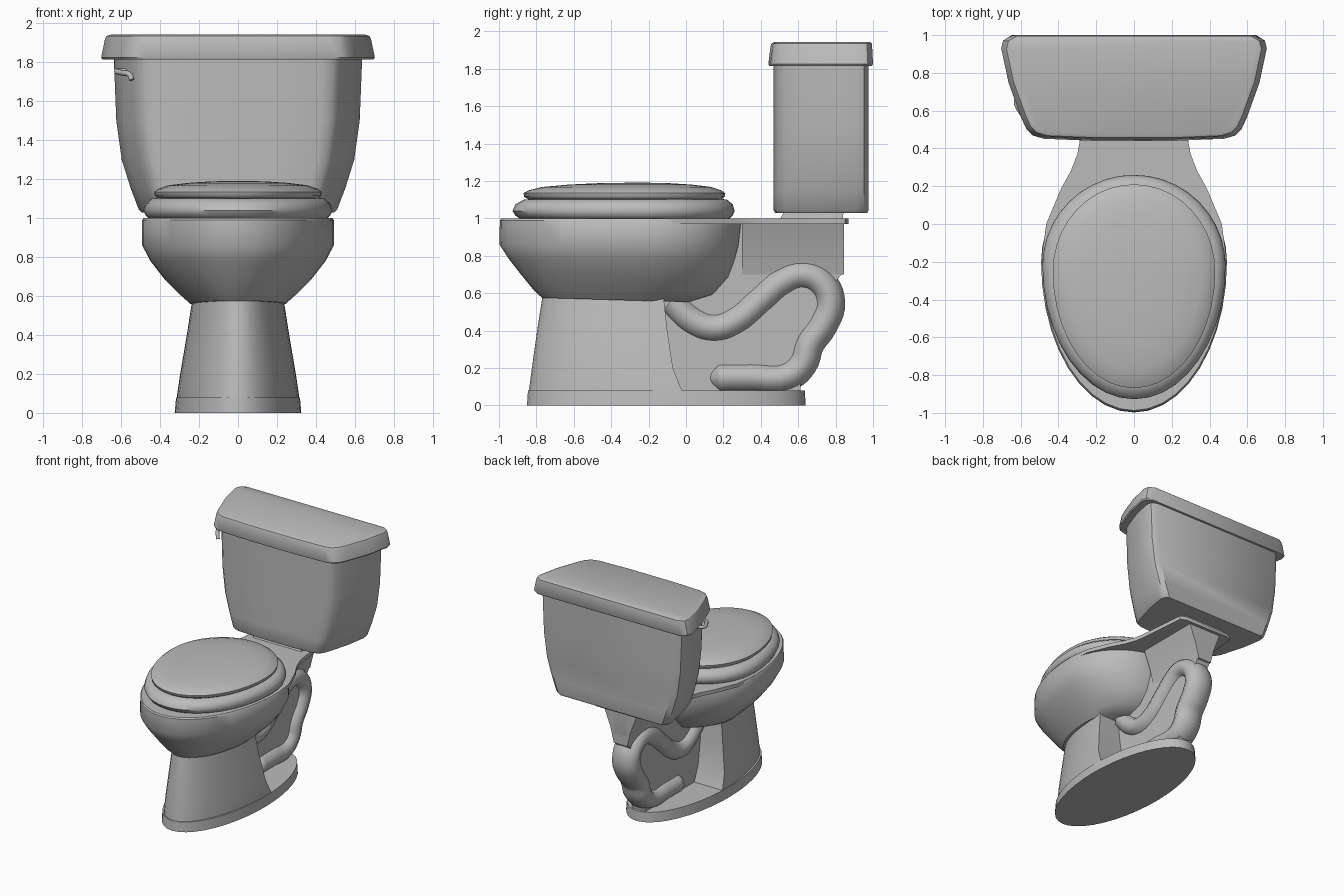
import bpy, bmesh, math

cube = bpy.data.objects.get("Cube")
if cube:
    bpy.data.objects.remove(cube, do_unlink=True)

ceramic = bpy.data.materials.new("grey ceramic")
ceramic.use_nodes = True
GREY = (0.5, 0.5, 0.5, 1)
ceramic.diffuse_color = GREY
ceramic.node_tree.nodes["Principled BSDF"].inputs["Base Color"].default_value = GREY


def finish(obj, angle=35):
    obj.data.materials.append(ceramic)
    bpy.ops.object.select_all(action='DESELECT')
    obj.select_set(True)
    bpy.context.view_layer.objects.active = obj
    bpy.ops.object.shade_smooth_by_angle(angle=math.radians(angle))
    return obj


def loft(name, rings, angle=35):
    """Skin a stack of equal-length point rings and cap both ends."""
    bm = bmesh.new()
    rows = [[bm.verts.new(p) for p in ring] for ring in rings]
    n = len(rows[0])
    for low, high in zip(rows, rows[1:]):
        for i in range(n):
            j = (i + 1) % n
            bm.faces.new((low[i], low[j], high[j], high[i]))
    bm.faces.new(rows[0])
    bm.faces.new(rows[-1])
    bmesh.ops.recalc_face_normals(bm, faces=bm.faces)
    mesh = bpy.data.meshes.new(name)
    bm.to_mesh(mesh)
    bm.free()
    obj = bpy.data.objects.new(name, mesh)
    bpy.context.collection.objects.link(obj)
    return finish(obj, angle)


def egg(z, half_width, front, mid, rear, n=40, tilt=0.0):
    """Egg-shaped ring: separate front and rear lengths about its widest line."""
    ring = []
    for i in range(n):
        a = math.tau * i / n
        c = math.cos(a)
        y = mid + (rear - mid if c > 0 else mid - front) * c
        ring.append((half_width * math.sin(a), y, z - tilt * (y - mid)))
    return ring


def half_oval(z, half_width, front, rear, n=24):
    """Front half of an oval, closed by a straight rear edge."""
    return [(half_width * math.cos(math.pi * i / n),
             rear - (rear - front) * math.sin(math.pi * i / n), z)
            for i in range(n + 1)]


def mirrored(half, z, sx=1.0, y0=0.0, sy=1.0):
    right = [(x * sx, y0 + y * sy, z) for x, y in half]
    return right + [(-x, y, h) for x, y, h in reversed(right)]


def tube(name, points, radius, widen=1.0, end=1.0):
    curve = bpy.data.curves.new(name, 'CURVE')
    curve.dimensions = '3D'
    curve.bevel_depth = radius
    curve.bevel_resolution = 3
    curve.resolution_u = 5
    curve.use_fill_caps = True
    spline = curve.splines.new('BEZIER')
    spline.bezier_points.add(len(points) - 1)
    for bp, p in zip(spline.bezier_points, points):
        bp.co = p
        bp.handle_left_type = bp.handle_right_type = 'AUTO'
    spline.bezier_points[-1].radius = end
    obj = bpy.data.objects.new(name, curve)
    bpy.context.collection.objects.link(obj)
    obj.scale.x = widen
    bpy.ops.object.select_all(action='DESELECT')
    obj.select_set(True)
    bpy.context.view_layer.objects.active = obj
    bpy.ops.object.convert(target='MESH')
    return finish(bpy.context.object, 50)


# Foot: oval base plate and tapered pedestal
loft("base_plate", [egg(z, w, -0.85 + d, -0.105, 0.64 - d)
                    for z, w, d in ((0, 0.325, 0), (0.08, 0.318, 0.005))])
loft("pedestal", [half_oval(z, w, f, r) for z, w, f, r in (
    (0.03, 0.319, -0.845, 0.0), (0.1, 0.312, -0.837, -0.03),
    (0.2, 0.297, -0.824, -0.07), (0.4, 0.263, -0.796, -0.1),
    (0.58, 0.235, -0.768, -0.12))])

# Bowl: rounded basin with a vertical rim band
loft("bowl", [egg(z, w, f, m, r, tilt=t) for z, w, f, m, r, t in (
    (0.56, 0.245, -0.77, -0.25, 0.02, 0.03),
    (0.6, 0.29, -0.81, -0.23, 0.15, 0.02),
    (0.69, 0.38, -0.88, -0.21, 0.23, 0.01),
    (0.78, 0.45, -0.945, -0.2, 0.265, 0),
    (0.86, 0.492, -0.998, -0.2, 0.285, 0),
    (0.99, 0.492, -0.995, -0.2, 0.3, 0),
    (1.0, 0.485, -0.987, -0.2, 0.3, 0))])

# Deck carrying the tank, and the riser between them
deck = [(0.2, 0.87), (0.25, 0.85), (0.285, 0.45), (0.3, 0.37), (0.335, 0.28),
        (0.385, 0.19), (0.465, 0.0), (0.488, -0.18)]
loft("deck", [mirrored(deck, z) for z in (0.97, 1.0)])
riser = [(0.2, 0.84), (0.22, 0.5)]
loft("riser", [mirrored(riser, 0.99), mirrored(riser, 1.04, 0.95, 0.06, 0.93)])

# Central web joining bowl, deck and foot
web = [(-0.2, 0.06), (0.61, 0.06), (0.62, 0.3), (0.74, 0.48), (0.77, 0.62),
       (0.83, 0.7), (0.845, 0.78), (0.845, 0.98), (0.1, 0.98), (-0.2, 0.6)]
loft("web", [[(x, y, z) for y, z in web] for x in (-0.06, 0.06)])

# Flared bracket under the rear of the deck
bracket = [(1, 0.845), (1, 0.3)]
loft("deck_bracket", [mirrored(bracket, z, s) for z, s in
                      ((0.7, 0.06), (0.82, 0.09), (0.975, 0.15))])

# Looping drain pipe
path = [(-0.08, 0.56), (0.04, 0.45), (0.15, 0.415), (0.26, 0.45), (0.4, 0.565),
        (0.52, 0.665), (0.62, 0.7), (0.72, 0.66), (0.77, 0.55), (0.73, 0.43),
        (0.66, 0.33), (0.62, 0.22), (0.54, 0.155), (0.35, 0.15), (0.18, 0.148),
        (0.13, 0.145)]
tube("drain_pipe", [(0, y, z) for y, z in path], 0.085, 1.35, 0.55)

# Seat and domed lid
loft("seat", [egg(z, w, -0.2 - w * k, -0.22, 0.26 - (0.485 - w)) for z, w, k in (
    (0.995, 0.455, 1.5), (1.015, 0.475, 1.5), (1.04, 0.485, 1.5),
    (1.075, 0.475, 1.5), (1.1, 0.445, 1.5), (1.105, 0.41, 1.5))], 50)
loft("seat_lid", [egg(z, w, -0.25 - w * 1.44, -0.25, -0.25 + w * 1.07)
                  for z, w in (
    (1.1, 0.41), (1.115, 0.427), (1.135, 0.43), (1.15, 0.41), (1.168, 0.36),
    (1.181, 0.26), (1.189, 0.14), (1.191, 0.03))], 50)

# Tank: narrow at the bottom, bowed sides, flat back
outline = [(0.92, 1.0), (0.985, 0.95), (1.0, 0.875), (0.945, 0.55),
           (0.85, 0.22), (0.81, 0.11), (0.76, 0.05), (0.68, 0.02), (0.3, 0.0)]
loft("tank", [mirrored(outline, z, w, y, d) for z, w, y, d in (
    (1.03, 0.495, 0.475, 0.495), (1.045, 0.51, 0.467, 0.51),
    (1.15, 0.55, 0.467, 0.51), (1.3, 0.597, 0.467, 0.51),
    (1.5, 0.625, 0.467, 0.51), (1.83, 0.638, 0.467, 0.51))])
loft("tank_lid", [mirrored(outline, z, w, y, d) for z, w, y, d in (
    (1.815, 0.695, 0.445, 0.55), (1.825, 0.703, 0.44, 0.56),
    (1.92, 0.683, 0.452, 0.543), (1.935, 0.675, 0.457, 0.538),
    (1.942, 0.655, 0.47, 0.515))])

# Flush handle on the tank side
tube("flush_handle", [(-0.57, 0.69, 1.755), (-0.62, 0.66, 1.755),
                      (-0.59, 0.58, 1.745), (-0.555, 0.53, 1.735),
                      (-0.545, 0.52, 1.71)], 0.014)
